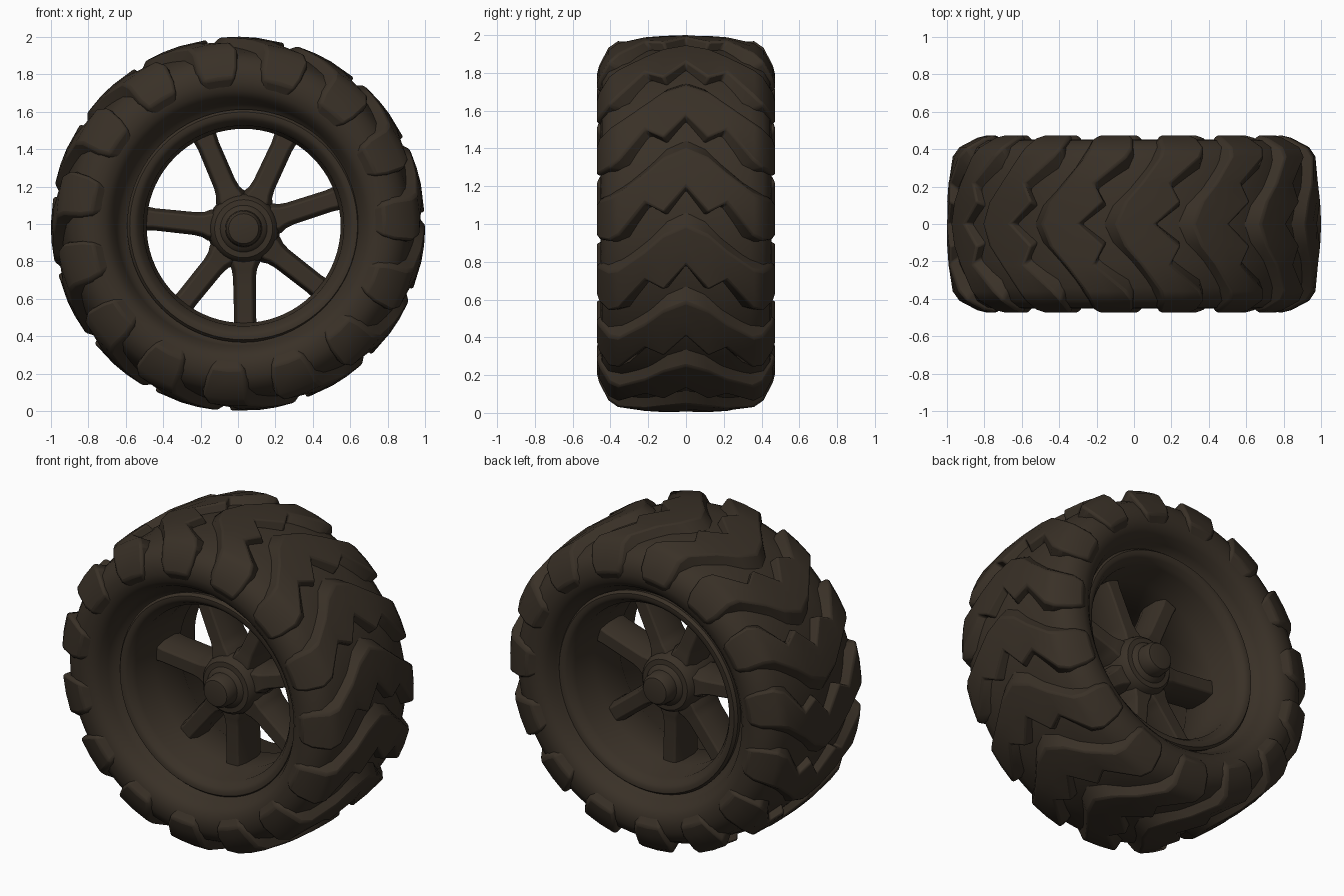
import bpy, bmesh, math
from mathutils import Matrix, Vector

cube = bpy.data.objects.get("Cube")
if cube:
    bpy.data.objects.remove(cube, do_unlink=True)

mat = bpy.data.materials.new("dark_brown_rubber")
mat.use_nodes = True
COLOUR = (0.041, 0.030, 0.020, 1)
mat.diffuse_color = COLOUR
bsdf = mat.node_tree.nodes["Principled BSDF"]
bsdf.inputs["Base Color"].default_value = COLOUR
bsdf.inputs["Roughness"].default_value = 0.8

TYRE_CENTRE = Vector((0, 0, 1))
RIM_CENTRE = Vector((0.03, 0, 0.99))
HUB_CENTRE = Vector((0.03, 0, 0.975))


def polar(r, y, deg):
    a = math.radians(deg)
    return Vector((r * math.cos(a), y, r * math.sin(a)))


def finish(bm, name, centre, bevel=0.0, angle=35):
    bmesh.ops.recalc_face_normals(bm, faces=bm.faces)
    mesh = bpy.data.meshes.new(name)
    bm.to_mesh(mesh)
    bm.free()
    ob = bpy.data.objects.new(name, mesh)
    bpy.context.collection.objects.link(ob)
    ob.location = centre
    mesh.materials.append(mat)
    bpy.ops.object.select_all(action="DESELECT")
    ob.select_set(True)
    bpy.context.view_layer.objects.active = ob
    bpy.ops.object.shade_smooth_by_angle(angle=math.radians(angle))
    if bevel:
        mod = ob.modifiers.new("soft_edges", "BEVEL")
        mod.width = bevel
        mod.segments = 2
        mod.limit_method = "ANGLE"
        mod.angle_limit = math.radians(35)
    return ob


def mirrored(half):
    """Half profile from the centre plane outwards, made symmetric in y."""
    return [(-p[0], *p[1:]) for p in reversed(half) if p[0] > 0] + list(half)


def skin(bm, rings):
    """Closed tube of quads between consecutive rings of vertices."""
    for a, b in zip(rings, rings[1:]):
        n = len(a)
        for i in range(n):
            j = (i + 1) % n
            bm.faces.new((a[i], a[j], b[j], b[i]))


def lathe(name, profile, centre, steps=72, caps=False, angle=35):
    bm = bmesh.new()
    rings = [[bm.verts.new(polar(r, y, 360 * k / steps)) for k in range(steps)]
             for y, r in profile]
    skin(bm, rings)
    if caps:
        bm.faces.new(rings[0])
        bm.faces.new(rings[-1])
    return finish(bm, name, centre, angle=angle)


# Tyre carcass: crowned tread, bulging sidewall and a deep wall down to the bead
carcass = [(0, 0.95), (0.2, 0.942), (0.34, 0.915), (0.41, 0.88), (0.445, 0.82),
           (0.452, 0.76), (0.44, 0.71), (0.41, 0.675), (0.36, 0.65),
           (0.31, 0.625), (0.29, 0.57)]
lathe("tyre_carcass", mirrored(carcass), TYRE_CENTRE, 90, angle=50)

# Tread lugs: chevrons running over both shoulders and down the sidewalls
# each station is y, radius, leading angle, trailing angle
stations = mirrored([(0, 1.0, 12, 0), (0.12, 0.997, 9, -8), (0.22, 0.99, 4, -5),
                     (0.36, 0.97, -2, -15), (0.41, 0.935, -3, -17),
                     (0.46, 0.84, -3, -17), (0.475, 0.78, -4, -16),
                     (0.43, 0.71, -5, -14)])
LUGS = 15
bm = bmesh.new()
for k in range(LUGS):
    phase = 11.5 + 360 * k / LUGS
    rings = []
    for y, r, lead, trail in stations:
        base_y, base_r = 0.8 * y, 0.7 + 0.8 * (r - 0.7)
        mid = (lead + trail) / 2
        loop = [(base_r, base_y, lead + 5), (r, y, lead), (r, y, mid),
                (r, y, trail), (base_r, base_y, trail - 0.8)]
        rings.append([bm.verts.new(polar(q, v, phase + a)) for q, v, a in loop])
    skin(bm, rings)
    bm.faces.new(rings[0])
    bm.faces.new(rings[-1])
finish(bm, "tread_lugs", TYRE_CENTRE, bevel=0.012)

# Rim: near-straight barrel with a ledge inside and a flat lip on each side
rim = [(0, 0.518), (0.12, 0.518), (0.14, 0.53), (0.29, 0.535), (0.31, 0.55),
       (0.335, 0.565), (0.348, 0.585), (0.348, 0.608), (0.33, 0.622),
       (0.29, 0.615), (0.27, 0.57), (0.1, 0.55), (0, 0.55)]
lathe("rim_barrel", mirrored(rim), RIM_CENTRE, angle=40)

# Hub: barrel, flange and protruding axle cap on both faces
hub = [(0, 0.195), (0.1, 0.185), (0.15, 0.17), (0.165, 0.155), (0.168, 0.125),
       (0.18, 0.115), (0.19, 0.098), (0.25, 0.094), (0.268, 0.08), (0.272, 0.06)]
lathe("hub", mirrored(hub), HUB_CENTRE, 40, caps=True)

# Spokes: chamfered, unevenly spaced bars that flare at the hub and the rim
SPOKE_ANGLES = (18, 65, 113, 174, 231, 271, 322)
# distance from the hub, half width, half depth
sections = [(0.1, 0.085, 0.13), (0.185, 0.083, 0.125), (0.215, 0.068, 0.12),
            (0.26, 0.061, 0.115), (0.48, 0.059, 0.115), (0.535, 0.065, 0.115)]
bm = bmesh.new()
for angle in SPOKE_ANGLES:
    turn = Matrix.Rotation(math.radians(-angle), 3, "Y")
    rings = []
    for x, w, d in sections:
        loop = [(w, 0.45 * d), (0.68 * w, d), (-0.68 * w, d), (-w, 0.45 * d),
                (-w, -0.45 * d), (-0.68 * w, -d), (0.68 * w, -d), (w, -0.45 * d)]
        rings.append([bm.verts.new(turn @ Vector((x, y, z))) for z, y in loop])
    skin(bm, rings)
    bm.faces.new(rings[0])
    bm.faces.new(rings[-1])
finish(bm, "spokes", HUB_CENTRE, bevel=0.008)
